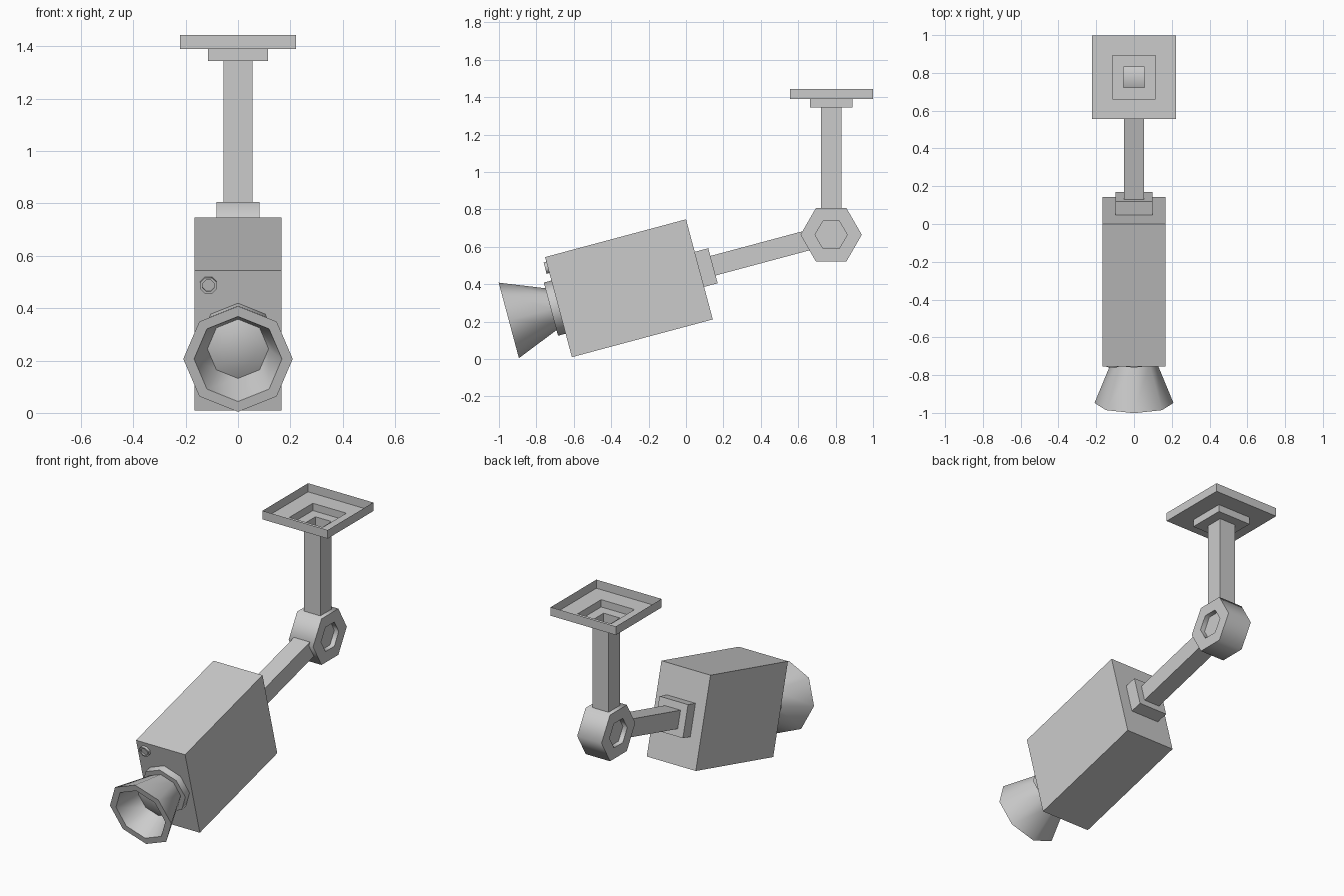
import bpy, bmesh
from math import pi, cos, sin, radians, sqrt
from mathutils import Matrix

if "Cube" in bpy.data.objects:
    bpy.data.objects.remove(bpy.data.objects["Cube"])

TILT = radians(15)
# Camera frame: local y runs along the tilted body, origin at its centre
CAM = Matrix.Translation((0, -0.305, 0.378)) @ Matrix.Rotation(TILT, 4, 'X')
FORWARD = Matrix.Rotation(pi / 2, 4, 'X')      # local z -> -y (out of the lens)
BACK = Matrix.Rotation(-pi / 2, 4, 'X')        # local z -> +y (towards the arm)
SIDE = Matrix.Rotation(pi / 2, 4, 'Y')         # local z -> +x


def turned(name, profile, sides, mat, phase=0.0, cap_start=False, cap_end=False,
           smooth=None):
    """Sweep a (radius, height) profile round local z with few sides."""
    bm = bmesh.new()
    rings = []
    for r, h in profile:
        if r == 0:
            rings.append([bm.verts.new((0, 0, h))])
        else:
            rings.append([bm.verts.new((r * cos(phase + 2 * pi * i / sides),
                                        r * sin(phase + 2 * pi * i / sides), h))
                          for i in range(sides)])
    for a, b in zip(rings, rings[1:]):
        for i in range(sides):
            j = (i + 1) % sides
            if len(b) == 1:
                bm.faces.new((a[i], a[j], b[0]))
            else:
                bm.faces.new((a[i], a[j], b[j], b[i]))
    if cap_start:
        bm.faces.new(rings[0][::-1])
    if cap_end:
        bm.faces.new(rings[-1])
    bm.transform(mat)
    me = bpy.data.meshes.new(name)
    bm.to_mesh(me)
    bm.free()
    ob = bpy.data.objects.new(name, me)
    bpy.context.collection.objects.link(ob)
    if smooth:
        bpy.ops.object.select_all(action='DESELECT')
        ob.select_set(True)
        bpy.context.view_layer.objects.active = ob
        bpy.ops.object.shade_smooth_by_angle(angle=radians(smooth))
    return ob


def square(name, steps, mat, **kw):
    """Stepped square section: steps are (half width, height)."""
    return turned(name, [(w * sqrt(2), h) for w, h in steps], 4, mat, pi / 4, **kw)


# Camera body
bm = bmesh.new()
bmesh.ops.create_cube(bm, size=1, matrix=CAM @ Matrix.Diagonal((0.334, 0.78, 0.554, 1)))
me = bpy.data.meshes.new("camera_body")
bm.to_mesh(me)
bm.free()
bpy.context.collection.objects.link(bpy.data.objects.new("camera_body", me))

# Rear plate and arm, running into the joint
square("rear_plate_and_arm",
       [(0.097, 0.385), (0.097, 0.465), (0.054, 0.465), (0.054, 1.01)],
       CAM @ BACK, cap_start=True, cap_end=True)

# Hexagonal joint with a recess on both sides
half = [(0.164, 0.083), (0.086, 0.083), (0.086, 0.053)]
turned("joint", [(r, -h) for r, h in reversed(half)] + half, 6,
       Matrix.Translation((0, 0.776, 0.664)) @ SIDE, pi / 2,
       cap_start=True, cap_end=True, smooth=65)

# Ceiling post with stepped mounting plate, an open shell on top
square("ceiling_mount",
       [(0.055, 0.79), (0.055, 1.345), (0.114, 1.345), (0.114, 1.39),
        (0.222, 1.39), (0.222, 1.443)],
       Matrix.Translation((0, 0.777, 0)))

# Lens collar, flared hood and domed glass
turned("lens_collar", [(0.147, 0.385), (0.147, 0.432)], 8, CAM @ FORWARD,
       cap_start=True, cap_end=True, smooth=50)
turned("lens_hood",
       [(0.115, 0.43), (0.209, 0.665), (0.168, 0.665), (0.117, 0.515)],
       8, CAM @ FORWARD, cap_start=True, smooth=50)
turned("lens_glass", [(0.117, 0.515), (0.075, 0.532), (0, 0.54)], 8,
       CAM @ FORWARD, smooth=50)

# Indicator light: small ring with a sunken face
turned("indicator_light",
       [(0.034, 0.385), (0.034, 0.405), (0.024, 0.405), (0.024, 0.397)], 8,
       CAM @ Matrix.Translation((-0.113, 0, 0.22)) @ FORWARD, pi / 8,
       cap_start=True, cap_end=True, smooth=50)
